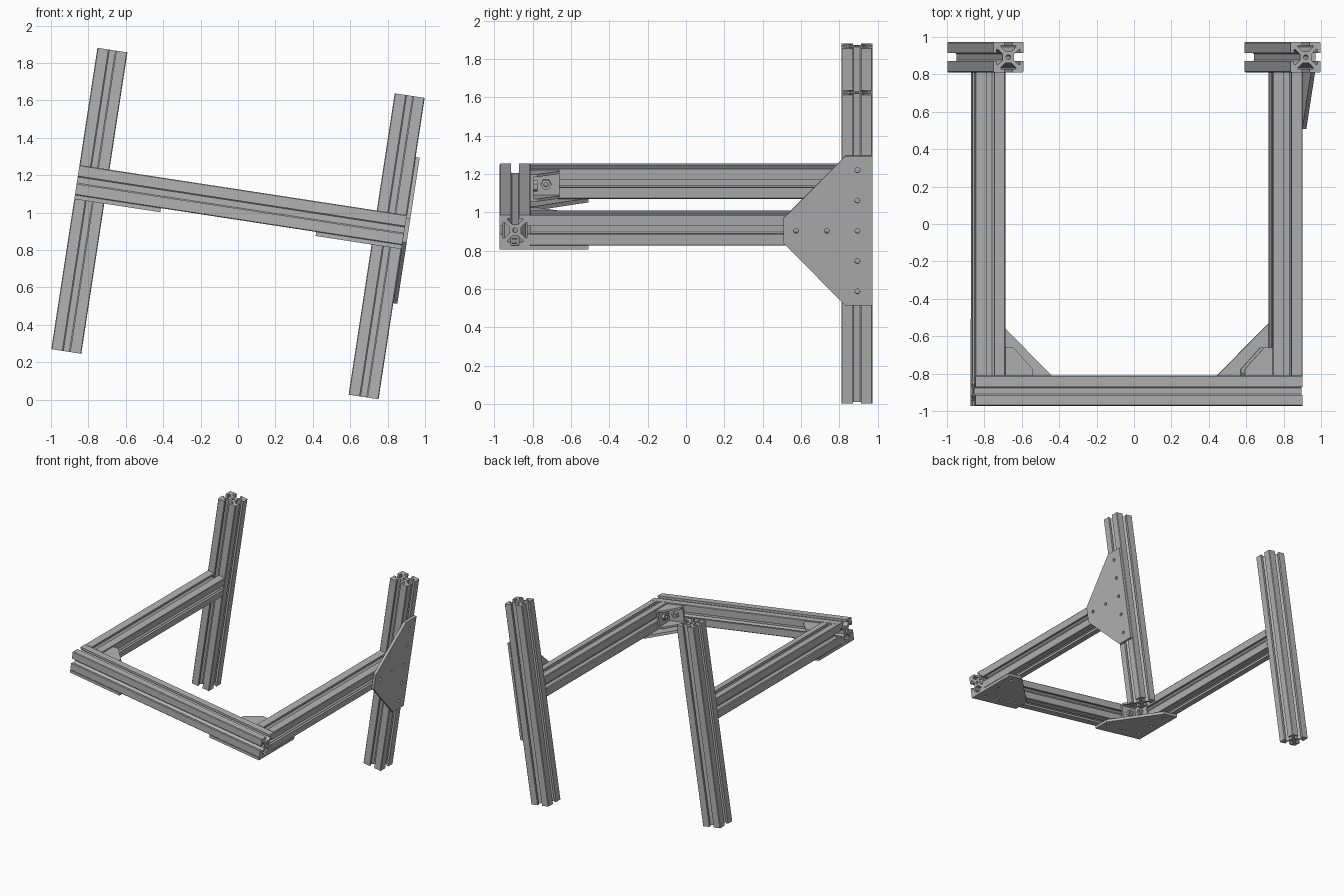
import bpy, bmesh, math
from mathutils import Matrix, Vector

cube = bpy.data.objects.get("Cube")
if cube:
    bpy.data.objects.remove(cube)

mat = bpy.data.materials.new("aluminium_grey")
mat.use_nodes = True
GREY = (0.45, 0.45, 0.45, 1)
mat.diffuse_color = GREY
mat.node_tree.nodes["Principled BSDF"].inputs["Base Color"].default_value = GREY

# The whole frame leans sideways
TILT = Matrix.Translation((0, 0, 0.942)) @ Matrix.Rotation(math.radians(8.7), 4, 'Y')
H = 0.081        # half width of a rail
SIDE = 0.804     # sideways offset of posts and side rails
RAIL = 0.10      # height of the rails on the posts
FRONT = 0.892    # depth offset of front rail and posts
X, Y, Z = Vector((1, 0, 0)), Vector((0, 1, 0)), Vector((0, 0, 1))


def frame(origin, xa, ya):
    m = Matrix((xa, ya, xa.cross(ya))).transposed().to_4x4()
    m.translation = origin
    return m


def circle(r, n=12, cx=0, cy=0):
    return [(cx + r * math.cos(2 * math.pi * i / n),
             cy + r * math.sin(2 * math.pi * i / n)) for i in range(n)]


def extrude(name, loops, half, matrix):
    """Fill an outline with holes and extrude it to both sides."""
    cu = bpy.data.curves.new(name, 'CURVE')
    cu.dimensions = '2D'
    cu.fill_mode = 'BOTH'
    cu.extrude = half
    for loop in loops:
        sp = cu.splines.new('POLY')
        sp.points.add(len(loop) - 1)
        for p, (x, y) in zip(sp.points, loop):
            p.co = (x, y, 0, 1)
        sp.use_cyclic_u = True
    tmp = bpy.data.objects.new(name + "_outline", cu)
    bpy.context.collection.objects.link(tmp)
    dg = bpy.context.evaluated_depsgraph_get()
    me = bpy.data.meshes.new_from_object(tmp.evaluated_get(dg))
    bpy.data.objects.remove(tmp)
    me.transform(TILT @ matrix)
    bm = bmesh.new()
    bm.from_mesh(me)
    bmesh.ops.remove_doubles(bm, verts=bm.verts, dist=1e-5)
    bmesh.ops.recalc_face_normals(bm, faces=bm.faces)
    for f in bm.faces:
        f.smooth = False
        f.material_index = 0
    bm.to_mesh(me)
    bm.free()
    me.materials.clear()
    me.materials.append(mat)
    me.name = name
    ob = bpy.data.objects.new(name, me)
    bpy.context.collection.objects.link(ob)
    return ob


# Slotted rail section: one eighth, mirrored and turned four times
eighth = [(.38, .2), (.68, .5), (.78, .5), (.78, .26), (1, .26), (1, .95)]
quarter = eighth + [(y, x) for x, y in reversed(eighth)]
section = []
for k in range(4):
    c, s = round(math.cos(k * math.pi / 2)), round(math.sin(k * math.pi / 2))
    section += [(H * (c * x - s * y), H * (s * x + c * y)) for x, y in quarter]
rail = [section, circle(0.013)]

# Rails and posts
extrude("front_rail", rail, SIDE + H, frame((0, -FRONT, RAIL), Y, Z))
for side, s in (("left", 1), ("right", -1)):
    extrude(side + "_rail", rail, FRONT - H, frame((s * SIDE, 0, RAIL), Z, X))
    extrude(side + "_post", rail, 0.815, frame((s * SIDE, FRONT, 0), X, Y))

# Flat plates with bolt holes
PITCH, EDGE, LEG, CUT = 0.16, 0.078, 0.465, 0.135
corner = [(0, 0), (LEG, 0), (LEG, CUT), (CUT, LEG), (0, LEG)]
corner_holes = [circle(0.013, 12, EDGE + i * PITCH, EDGE + j * PITCH)
                for i, j in ((0, 0), (1, 0), (2, 0), (0, 1), (0, 2))]
tee = [(0, -.395), (.14, -.395), (LEG, -.065), (LEG, .065), (.14, .395), (0, .395)]
tee_holes = [circle(0.013, 12, EDGE + i * PITCH, j * PITCH)
             for i, j in ((0, -2), (0, -1), (0, 0), (0, 1), (0, 2), (1, 0), (2, 0))]
extrude("left_post_plate", [tee] + tee_holes, 0.011,
        frame((SIDE + H + 0.011, FRONT + H, RAIL), -Y, Z))

# Corner brackets: angle, two cheeks and hex bolts
WALL, ARM, BW = 0.014, 0.15, 0.072
angle = [(0, 0), (ARM, 0), (ARM, WALL), (WALL, WALL), (WALL, ARM), (0, ARM)]
cheek = [(0, 0), (ARM, 0), (ARM, .035), (.045, ARM), (0, ARM)]
for side, s in (("left", 1), ("right", -1)):
    inward = -s * X
    extrude(side + "_corner_plate", [corner] + corner_holes, 0.011,
            frame((s * (SIDE + H), -FRONT - H, RAIL - H - 0.011), inward, Y))
    o = Vector((s * (SIDE - H), -FRONT + H, RAIL))
    extrude(side + "_bracket_angle", [angle], BW, frame(o, inward, Y))
    for end, t in (("upper", 1), ("lower", -1)):
        extrude(f"{side}_bracket_{end}_cheek", [cheek], WALL / 2,
                frame(o + t * (BW - WALL / 2) * Z, inward, Y))
    hexa = [circle(0.028, 6), circle(0.012)]
    extrude(side + "_bracket_side_bolt", hexa, 0.012,
            frame(o + 0.025 * inward + 0.08 * Y, Y, Z))
    extrude(side + "_bracket_front_bolt", hexa, 0.012,
            frame(o + 0.08 * inward + 0.025 * Y, Z, X))
